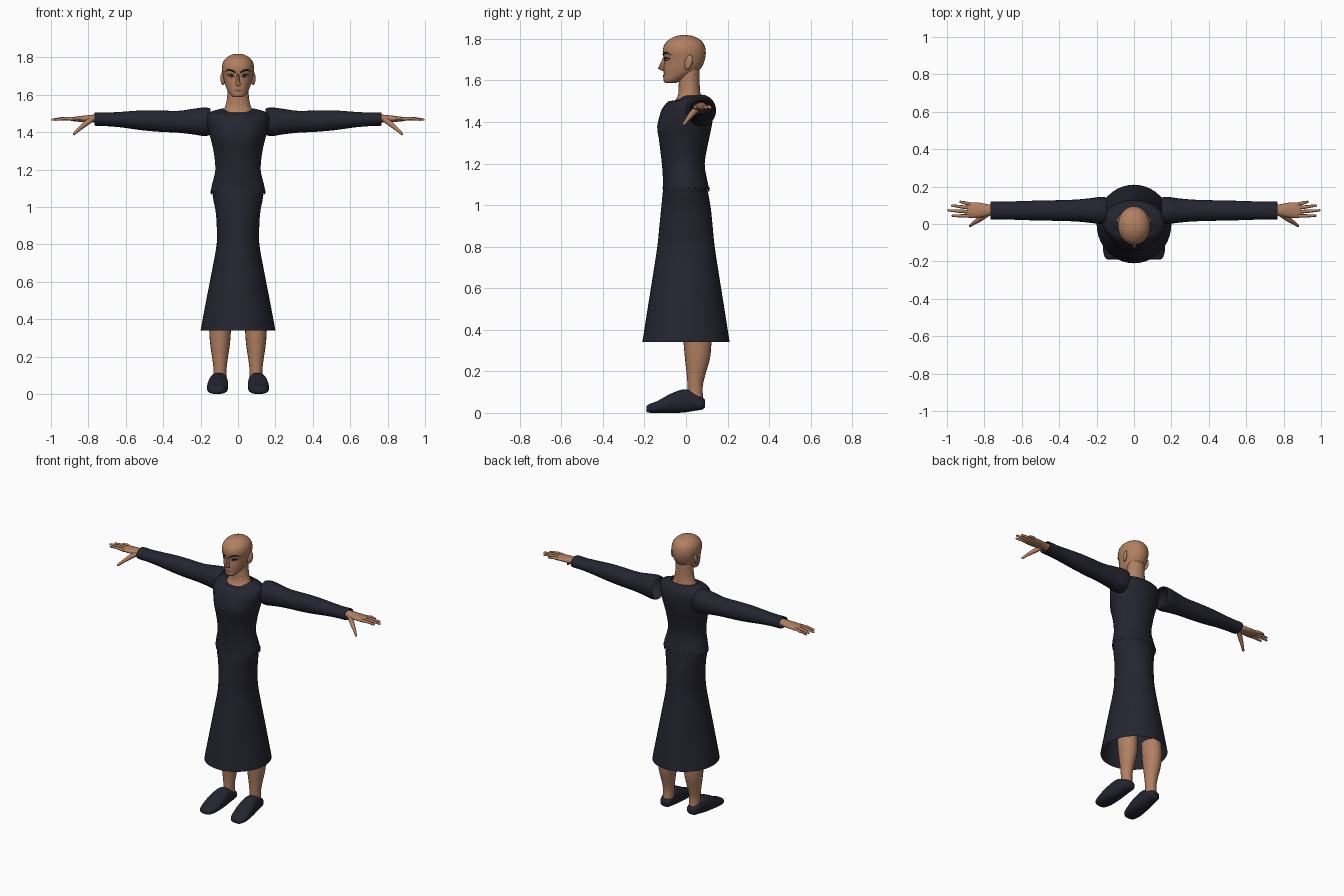
import bpy, bmesh, math
from mathutils import Vector
from mathutils.bvhtree import BVHTree

if "Cube" in bpy.data.objects:
    bpy.data.objects.remove(bpy.data.objects["Cube"])


def material(name, rgb):
    m = bpy.data.materials.new(name)
    m.diffuse_color = (*rgb, 1)
    m.use_nodes = True
    m.node_tree.nodes["Principled BSDF"].inputs["Base Color"].default_value = m.diffuse_color
    return m


SKIN = material("tan skin", (0.44, 0.215, 0.12))
CLOTH = material("dark navy cloth", (0.018, 0.018, 0.03))
BLACK = material("brow black", (0.012, 0.009, 0.009))
WHITE = material("eye white", (0.55, 0.5, 0.46))
LIP = material("lip brown", (0.27, 0.1, 0.07))


def finish(bm, name, mat, mirror=False, angle=50):
    bmesh.ops.recalc_face_normals(bm, faces=bm.faces)
    me = bpy.data.meshes.new(name)
    bm.to_mesh(me)
    bm.free()
    me.materials.append(mat)
    ob = bpy.data.objects.new(name, me)
    bpy.context.collection.objects.link(ob)
    bpy.ops.object.select_all(action='DESELECT')
    ob.select_set(True)
    bpy.context.view_layer.objects.active = ob
    bpy.ops.object.shade_smooth_by_angle(angle=math.radians(angle))
    if mirror:
        ob.modifiers.new("mirror", 'MIRROR').use_mirror_merge = False
    return ob


def smooth_rings(rings, n):
    """Catmull-Rom interpolation between cross-sections."""
    rs = [Vector(r) for r in rings]
    out = []
    for i in range(len(rs) - 1):
        a, b, c, d = rs[max(i - 1, 0)], rs[i], rs[i + 1], rs[min(i + 2, len(rs) - 1)]
        for k in range(n):
            t = k / n
            out.append(b + (c - a) * (t / 2) + (2 * a - 5 * b + 4 * c - d) * (t * t / 2)
                       + (3 * b - a - 3 * c + d) * (t ** 3 / 2))
    return out + [rs[-1]]


def bridge(bm, loops):
    for lo, hi in zip(loops, loops[1:]):
        for i in range(len(lo)):
            j = (i + 1) % len(lo)
            bm.faces.new((lo[i], lo[j], hi[j], hi[i]))


def loft(bm, rings, place, segs=32, n=3, caps=(False, False), power=1.0):
    """Rings are (position, half width, low, high); place maps them to space."""
    loops = []
    for t, w, lo, hi in smooth_rings(rings, n):
        loop = []
        for i in range(segs):
            a = math.tau * i / segs
            c, s = (math.copysign(abs(f) ** power, f) for f in (math.cos(a), math.sin(a)))
            loop.append(bm.verts.new(place(t, w * c, (lo + hi) / 2 + (hi - lo) / 2 * s)))
        loops.append(loop)
    bridge(bm, loops)
    for cap, loop in zip(caps, (loops[0], loops[-1])):
        if cap:
            bm.faces.new(loop)
    return loops


def tube(bm, pts, radii, segs=8):
    """Tapered finger with a rounded end."""
    pts = [Vector(p) for p in pts]
    d = (pts[-1] - pts[0]).normalized()
    pts.append(pts[-1] + d * radii[-1] * 0.6)
    u = d.cross(Vector((0, 0, 1))).normalized()
    v = d.cross(u)
    loops = []
    for p, r in zip(pts, radii + [radii[-1] * 0.4]):
        loops.append([bm.verts.new(p + r * (u * math.cos(math.tau * i / segs)
                                            + v * math.sin(math.tau * i / segs)))
                      for i in range(segs)])
    bridge(bm, loops)
    bm.faces.new(loops[0])
    bm.faces.new(loops[-1])


def upright(t, x, y):
    return Vector((x, y, t))


# head
bm = bmesh.new()
loft(bm, [(1.587, .022, -.097, -.05), (1.597, .038, -.107, -.025), (1.625, .057, -.107, .035),
          (1.66, .071, -.107, .073), (1.70, .080, -.105, .091), (1.74, .086, -.112, .095),
          (1.775, .080, -.102, .086), (1.80, .060, -.076, .063), (1.814, .034, -.044, .03),
          (1.819, .008, -.016, .0)], upright, caps=(True, True))
tree = BVHTree.FromBMesh(bm)
finish(bm, "head", SKIN)

# neck and upper chest
bm = bmesh.new()
loft(bm, [(1.45, .12, -.085, .10), (1.49, .095, -.062, .08), (1.53, .072, -.038, .07),
          (1.58, .059, -.035, .066), (1.66, .055, -.03, .066)], upright)
finish(bm, "neck", SKIN)

# nose
bm = bmesh.new()
top = [bm.verts.new(p) for p in ((-.007, -.102, 1.712), (0, -.110, 1.712), (.007, -.102, 1.712))]
low = [bm.verts.new(p) for p in ((-.017, -.100, 1.65), (0, -.135, 1.656), (.017, -.100, 1.65))]
base = bm.verts.new((0, -.104, 1.642))
for i in (0, 1):
    bm.faces.new((top[i], top[i + 1], low[i + 1], low[i]))
    bm.faces.new((low[i], low[i + 1], base))
finish(bm, "nose", SKIN, angle=70)

# ears
bm = bmesh.new()
bmesh.ops.create_uvsphere(bm, u_segments=14, v_segments=10, radius=1)
for v in bm.verts:
    x, y, z = v.co
    v.co = (.081 + .012 * x + .006 * y, .012 + .019 * y + .007 * z, 1.688 + .036 * z)
finish(bm, "ear", SKIN, mirror=True)


def face_plate(name, upper, lower, mat, lift, mirror=True, n=4):
    """Thin patch between two (x, z) curves, laid on the head surface."""
    bm = bmesh.new()
    rows = []
    for k in range(3):
        row = []
        for u, l in zip(smooth_rings(upper, n), smooth_rings(lower, n)):
            x, z = u.lerp(l, k / 2)
            hit = tree.ray_cast(Vector((x, -1, z)), Vector((0, 1, 0)))[0]
            row.append(bm.verts.new(hit + Vector((0, -lift, 0))))
        rows.append(row)
    for a, b in zip(rows, rows[1:]):
        for i in range(len(a) - 1):
            bm.faces.new((a[i], a[i + 1], b[i + 1], b[i]))
    finish(bm, name, mat, mirror)


# brows, eyes and lips
face_plate("brow", [(.012, 1.724), (.035, 1.736), (.055, 1.737), (.069, 1.722)],
           [(.012, 1.714), (.035, 1.724), (.055, 1.727), (.069, 1.719)], BLACK, .004)
face_plate("eye_outline", [(.015, 1.699), (.028, 1.711), (.044, 1.712), (.060, 1.706)],
           [(.015, 1.697), (.028, 1.693), (.044, 1.694), (.060, 1.704)], BLACK, .002)
for side, a, b in (("inner", .019, .028), ("outer", .041, .050)):
    face_plate("eye_white_" + side, [(a, 1.702), (b, 1.704)], [(a, 1.698), (b, 1.697)], WHITE, .004)
face_plate("lips", [(-.024, 1.624), (-.008, 1.631), (.008, 1.631), (.024, 1.624)],
           [(-.024, 1.622), (-.008, 1.613), (.008, 1.613), (.024, 1.622)], LIP, .004, mirror=False)

# bodice with a scooped neckline, bust and zigzag hem
bm = bmesh.new()
loops = loft(bm, [(1.075, .147, -.113, .113), (1.12, .139, -.111, .102), (1.20, .121, -.116, .09),
                  (1.30, .131, -.128, .107), (1.38, .150, -.132, .124), (1.44, .163, -.124, .130),
                  (1.48, .166, -.104, .125), (1.508, .148, -.074, .11), (1.527, .085, -.045, .082)],
             upright, segs=48)
for v in bm.verts:
    x, y, z = v.co
    if y < 0:
        v.co.y -= .016 * math.exp(-(((abs(x) - .065) / .045) ** 2 + ((z - 1.37) / .05) ** 2))
        if z > 1.5:
            v.co.z -= .022 * min(1, -y / .045) * (z - 1.5) / .027
for i, v in enumerate(loops[0]):
    v.co.z += .012 if i % 2 else -.014
finish(bm, "bodice", CLOTH)

# long flared skirt, open at the bottom
bm = bmesh.new()
loft(bm, [(1.10, .137, -.107, .099), (1.05, .134, -.113, .108), (.98, .120, -.120, .120),
          (.90, .114, -.128, .128), (.80, .114, -.138, .138), (.65, .141, -.161, .161),
          (.50, .170, -.185, .185), (.34, .200, -.21, .21)], upright, segs=40)
finish(bm, "skirt", CLOTH)

# sleeves, cuffs turned inward
bm = bmesh.new()
loft(bm, [(.148, .070, 1.385, 1.527), (.18, .073, 1.379, 1.532), (.24, .065, 1.388, 1.525),
          (.32, .058, 1.397, 1.514), (.42, .055, 1.402, 1.516), (.52, .053, 1.411, 1.516),
          (.62, .050, 1.425, 1.509), (.70, .047, 1.432, 1.505), (.76, .048, 1.434, 1.506),
          (.76, .043, 1.439, 1.501), (.70, .038, 1.444, 1.497)],
     lambda t, a, b: Vector((t, .072 + a, b)), segs=24)
finish(bm, "sleeve", CLOTH, mirror=True)

# hands: palm, four fingers and thumb
bm = bmesh.new()
loft(bm, [(.69, .030, 1.448, 1.495), (.76, .029, 1.452, 1.494), (.80, .035, 1.453, 1.491),
          (.845, .042, 1.455, 1.486), (.885, .040, 1.459, 1.480), (.895, .034, 1.463, 1.476)],
     lambda t, a, b: Vector((t, .074 + a, b)), segs=16, caps=(True, True))
for y0, x1, y1 in ((.105, .930, .119), (.085, .975, .099), (.064, .994, .073), (.043, .972, .044)):
    tube(bm, [(.87, y0, 1.470), ((.87 + x1) / 2, (y0 + y1) / 2, 1.473), (x1, y1, 1.467)],
         [.010, .009, .006])
tube(bm, [(.785, .056, 1.468), (.825, .026, 1.437), (.855, .006, 1.411), (.878, -.011, 1.389)],
     [.017, .014, .010, .007])
finish(bm, "hand", SKIN, mirror=True)

# lower legs
bm = bmesh.new()
loft(bm, [(.05, .033, .01, .085), (.12, .034, .008, .08), (.18, .040, .004, .092),
          (.26, .052, -.005, .115), (.34, .058, -.012, .122), (.42, .056, -.02, .115)],
     lambda t, a, b: Vector((.096 + a, b, t)), segs=20, caps=(False, True))
finish(bm, "lower_leg", SKIN, mirror=True)

# shoes
bm = bmesh.new()
loft(bm, [(-.19, .026, .006, .032), (-.178, .042, .001, .042), (-.14, .054, .0, .056),
          (-.09, .056, .0, .084), (-.04, .052, .0, .106), (.0, .046, .003, .113),
          (.04, .042, .01, .097), (.078, .036, .016, .075), (.092, .022, .028, .062)],
     lambda t, a, b: Vector((.103 - .06 * t + a, t, b)), segs=24, caps=(True, True), power=.8)
finish(bm, "shoe", CLOTH, mirror=True)
